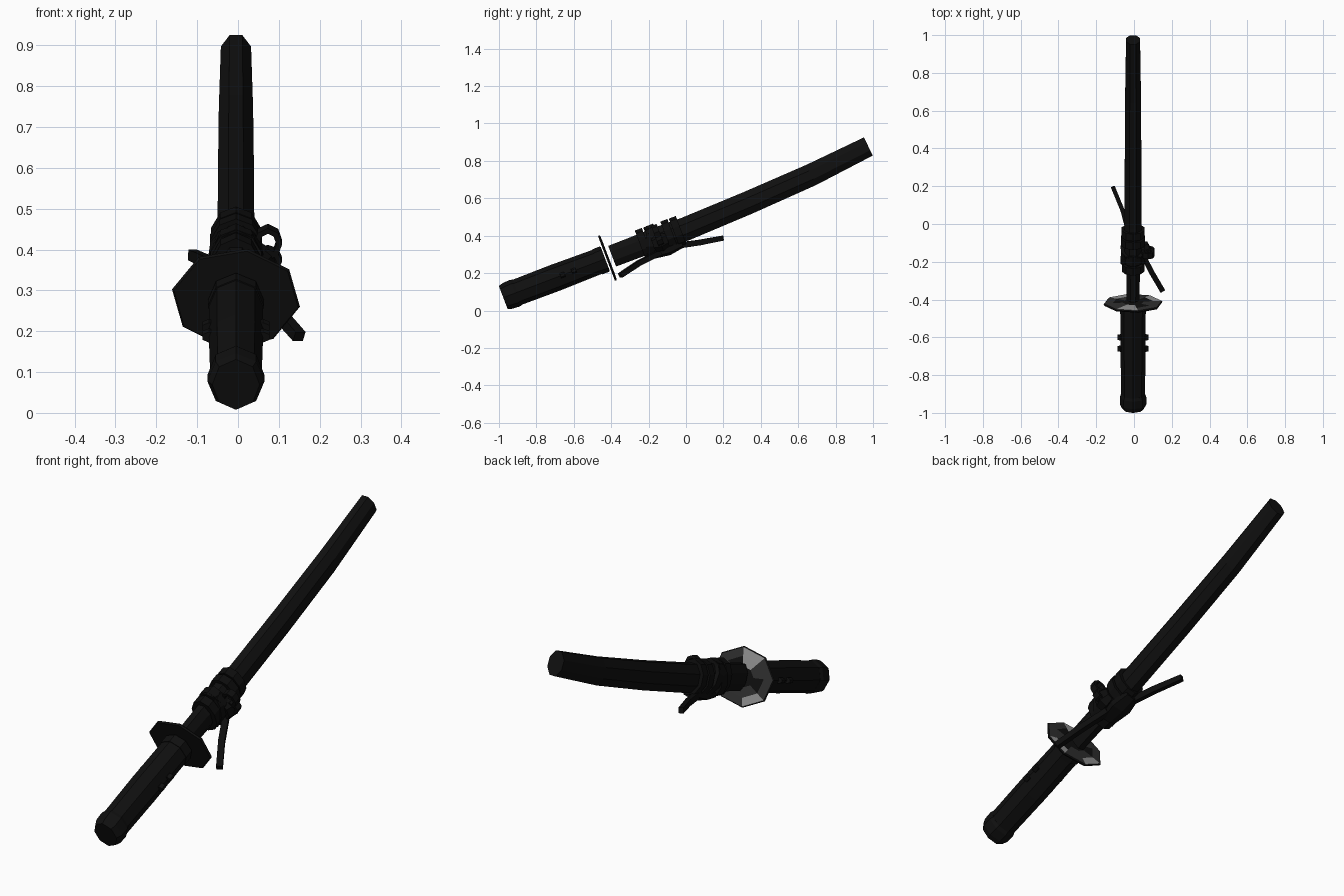
import bpy, bmesh, math
from mathutils import Vector

if "Cube" in bpy.data.objects:
    bpy.data.objects.remove(bpy.data.objects["Cube"])


def material(name, v):
    m = bpy.data.materials.new(name)
    m.diffuse_color = (v, v, v, 1)
    m.use_nodes = True
    m.node_tree.nodes["Principled BSDF"].inputs["Base Color"].default_value = m.diffuse_color
    return m


BLACK = material("black lacquer", 0.005)
CORD = material("black cord", 0.004)
DARK = material("dark steel", 0.03)
LIGHT = material("light steel", 0.3)
AXIS = Vector((0, 0.935, 0.355))
CX = -0.005


def on_axis(y, x=CX, lift=0.0):
    """Point on the straight centre line, moved off it by lift."""
    return Vector((x, y - 0.355 * lift, 0.07 + 0.38 * (y + 0.975) + 0.935 * lift))


def finish(name, bm, mats):
    bmesh.ops.recalc_face_normals(bm, faces=bm.faces)
    me = bpy.data.meshes.new(name)
    bm.to_mesh(me)
    bm.free()
    for m in mats:
        me.materials.append(m)
    ob = bpy.data.objects.new(name, me)
    bpy.context.collection.objects.link(ob)
    return ob


def loft(name, sections, n, mat, flat=True, closed=False):
    """Skin n-sided sections (centre, half width, half height) along a path."""
    bm = bmesh.new()
    rings, count = [], len(sections)
    off = math.pi / n if flat else 0
    k = 1 / math.cos(math.pi / n) if flat else 1
    for i, (c, hw, hh) in enumerate(sections):
        if closed:
            t = sections[(i + 1) % count][0] - sections[i - 1][0]
        else:
            t = sections[min(i + 1, count - 1)][0] - sections[max(i - 1, 0)][0]
        t.normalize()
        ref = AXIS if closed else Vector((0, 0, 1))
        side = t.cross(ref).normalized()
        up = side.cross(t)
        angs = [off + j * math.tau / n for j in range(n)]
        rings.append([bm.verts.new(c + side * hw * k * math.cos(a) + up * hh * k * math.sin(a))
                      for a in angs])
    for i in range(count if closed else count - 1):
        a, b = rings[i], rings[(i + 1) % count]
        for j in range(n):
            bm.faces.new((a[j], a[(j + 1) % n], b[(j + 1) % n], b[j]))
    if not closed:
        bm.faces.new(rings[0])
        bm.faces.new(rings[-1])
    return finish(name, bm, [mat])


def cord_ring(name, y, rx, rz, w, th, skew=0.0):
    """Cord wound once around the sheath; skew slants it."""
    pts = []
    for i in range(10):
        a = (i + 0.5) * math.tau / 10
        p = on_axis(y, CX + rx * math.cos(a), rz * math.sin(a)) + AXIS * skew * math.sin(a)
        pts.append((p, th, w))
    loft(name, pts, 4, CORD, closed=True)


# Handle with pommel cap and collar
loft("handle", [(on_axis(-0.92), 0.063, 0.071), (on_axis(-0.7), 0.066, 0.073),
                (on_axis(-0.432), 0.066, 0.068)], 8, BLACK, flat=False)
loft("pommel", [(on_axis(-0.977), 0.058, 0.066), (on_axis(-0.955), 0.07, 0.073),
                (on_axis(-0.915), 0.07, 0.076), (on_axis(-0.90), 0.064, 0.071)],
     8, BLACK, flat=False)
loft("handle_collar", [(on_axis(-0.475), 0.069, 0.072), (on_axis(-0.435), 0.069, 0.072)],
     8, BLACK, flat=False)

# Small studs on the handle sides
for s in (-1, 1):
    for y in (-0.66, -0.6):
        loft("handle_stud", [(on_axis(y - 0.012, CX + s * 0.066), 0.016, 0.012),
                             (on_axis(y + 0.012, CX + s * 0.066), 0.016, 0.012)], 6, BLACK)

# Guard: black front and rim, mottled steel back
bm = bmesh.new()
rings = []
for dist, scale in ((-0.006, 0.35), (-0.006, 0.97), (0.001, 1), (0.006, 0.97),
                    (0.007, 0.68), (0.007, 0.35)):
    ring = []
    for j in range(8):
        a = math.radians(-10 + 45 * j)
        p = on_axis(-0.42, CX + 0.159 * scale * math.cos(a), 0.131 * scale * math.sin(a))
        ring.append(bm.verts.new(p + AXIS * dist))
    rings.append(ring)
for r in range(5):
    for j in range(8):
        f = bm.faces.new((rings[r][j], rings[r][(j + 1) % 8],
                          rings[r + 1][(j + 1) % 8], rings[r + 1][j]))
        if r == 3:
            f.material_index = (1, 1, 2, 1, 1, 2, 1, 2)[j]
        elif r == 4:
            f.material_index = (1, 0, 2, 1, 0, 1, 1, 0)[j]
bm.faces.new(rings[0])
bm.faces.new(rings[-1])
finish("guard", bm, [BLACK, DARK, LIGHT])

# Sheath: slim mouth, straight run, slight bend towards the tip
loft("sheath", [(on_axis(-0.395), 0.034, 0.059), (on_axis(-0.26), 0.036, 0.06),
                (on_axis(-0.15), 0.045, 0.063), (Vector((CX, 0, 0.437)), 0.045, 0.063),
                (Vector((CX, 0.33, 0.575)), 0.044, 0.062),
                (Vector((CX, 0.67, 0.725)), 0.042, 0.06),
                (Vector((CX, 0.975, 0.877)), 0.037, 0.054)], 8, BLACK)

# Cord wound around the sheath
cord_ring("cord_wrap_rear", -0.045, 0.054, 0.07, 0.02, 0.01)
cord_ring("cord_wrap_rear", -0.09, 0.056, 0.07, 0.02, 0.011)
cord_ring("cord_wrap_slanted", -0.15, 0.056, 0.072, 0.022, 0.012, -0.03)
cord_ring("cord_wrap_slanted", -0.19, 0.055, 0.073, 0.022, 0.012, 0.025)
cord_ring("cord_wrap_front", -0.225, 0.05, 0.073, 0.02, 0.012)

# Knot and two bow loops on the right side
loft("knot", [(on_axis(-0.18, 0.052, -0.02), 0.02, 0.035), (on_axis(-0.145, 0.06, -0.02), 0.03, 0.045),
              (on_axis(-0.11, 0.052, -0.02), 0.02, 0.03)], 6, CORD)
for lift, rise in ((0.035, 0.035), (-0.01, 0.025)):
    pts = []
    for i in range(8):
        a = i * math.tau / 8
        p = on_axis(-0.145, 0.073 + 0.028 * math.cos(a), lift + rise * math.sin(a))
        pts.append((p, 0.007, 0.016))
    loft("bow_loop", pts, 4, CORD, closed=True)

# Underside knot and loose cord ends
loft("under_knot", [(on_axis(-0.2, 0.0, -0.07), 0.035, 0.02), (on_axis(-0.12, 0.0, -0.075), 0.05, 0.026),
                    (on_axis(-0.05, -0.01, -0.07), 0.035, 0.02)], 6, CORD)
loft("cord_end_front", [(Vector((0.035, -0.14, 0.31)), 0.014, 0.014),
                        (Vector((0.09, -0.25, 0.255)), 0.014, 0.014),
                        (Vector((0.15, -0.352, 0.187)), 0.014, 0.013)], 4, CORD)
loft("cord_end_rear", [(Vector((-0.025, -0.06, 0.345)), 0.012, 0.016),
                       (Vector((-0.06, 0.07, 0.363)), 0.011, 0.015),
                       (Vector((-0.112, 0.197, 0.387)), 0.011, 0.013)], 4, CORD)
